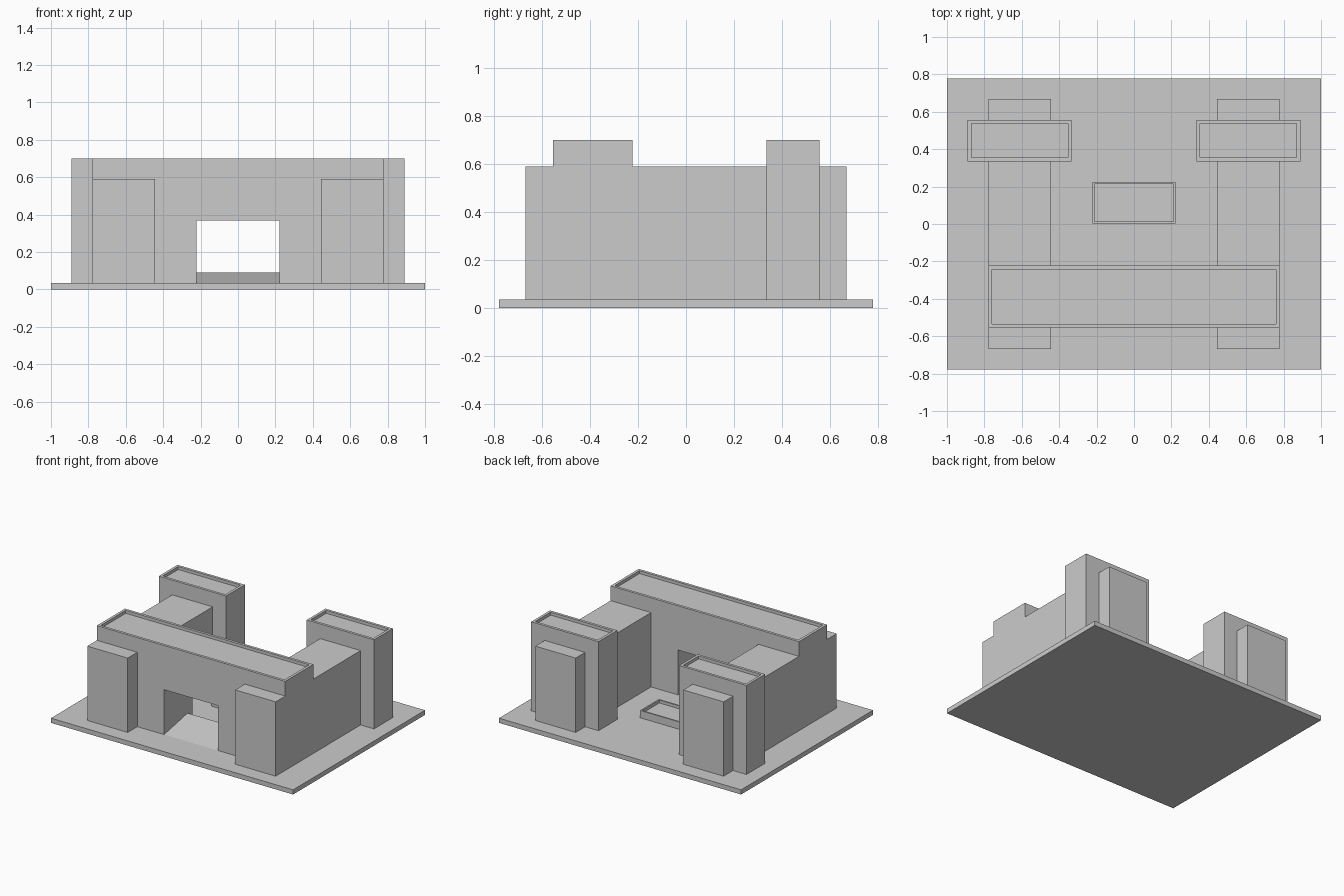
import bpy, bmesh
from mathutils import Vector

if "Cube" in bpy.data.objects:
    bpy.data.objects.remove(bpy.data.objects["Cube"])

GROUND = 0.035   # top of the base slab
ROOF = 0.70      # top of gatehouse and towers


def prism(name, profile, depth, rim=0.0, drop=0.0):
    """Extrude a closed profile along depth; optionally sink its top face inside a rim."""
    bm = bmesh.new()
    face = bm.faces.new([bm.verts.new(p) for p in profile])
    ext = bmesh.ops.extrude_face_region(bm, geom=[face])
    bmesh.ops.translate(bm, vec=Vector(depth),
                        verts=[v for v in ext["geom"] if isinstance(v, bmesh.types.BMVert)])
    bmesh.ops.recalc_face_normals(bm, faces=bm.faces[:])
    if rim:
        top = max(bm.faces, key=lambda f: f.calc_center_median().z)
        bmesh.ops.inset_region(bm, faces=[top], thickness=rim, use_even_offset=True)
        ext = bmesh.ops.extrude_discrete_faces(bm, faces=[top])
        bmesh.ops.translate(bm, vec=(0, 0, -drop), verts=ext["faces"][0].verts[:])
    mesh = bpy.data.meshes.new(name)
    bm.to_mesh(mesh)
    bm.free()
    obj = bpy.data.objects.new(name, mesh)
    bpy.context.collection.objects.link(obj)
    return obj


def block(name, x0, x1, y0, y1, z0, z1, rim=0.0, drop=0.0):
    profile = [(x0, y0, z0), (x1, y0, z0), (x1, y0, z1), (x0, y0, z1)]
    return prism(name, profile, (0, y1 - y0, 0), rim, drop)


# Base slab
block("base_slab", -1, 1, -0.778, 0.778, 0, GROUND)

# Side wings and rear cross towers, one pair per side
for side, s in (("left", -1), ("right", 1)):
    a, b = sorted((s * 0.444, s * 0.778))
    block(side + "_wing", a, b, -0.667, 0.667, GROUND, 0.59)
    a, b = sorted((s * 0.333, s * 0.889))
    block(side + "_rear_tower", a, b, 0.335, 0.556, GROUND, ROOF, 0.02, 0.022)

# Front gatehouse: arch-shaped profile with an open passage and sunken roof
w, g, lintel = 0.778, 0.222, 0.37
arch = [(-w, GROUND), (-g, GROUND), (-g, lintel), (g, lintel),
        (g, GROUND), (w, GROUND), (w, ROOF), (-w, ROOF)]
prism("front_gatehouse", [(x, -0.554, z) for x, z in arch], (0, 0.332, 0), 0.02, 0.022)

# Entrance ramp inside the passage
ramp = [(-0.554, GROUND), (-0.278, GROUND), (-0.278, 0.09)]
prism("entrance_ramp", [(-g, y, z) for y, z in ramp], (2 * g, 0, 0))

# Courtyard basin
block("courtyard_basin", -g, g, 0.003, 0.225, GROUND, 0.09, 0.011, 0.022)
